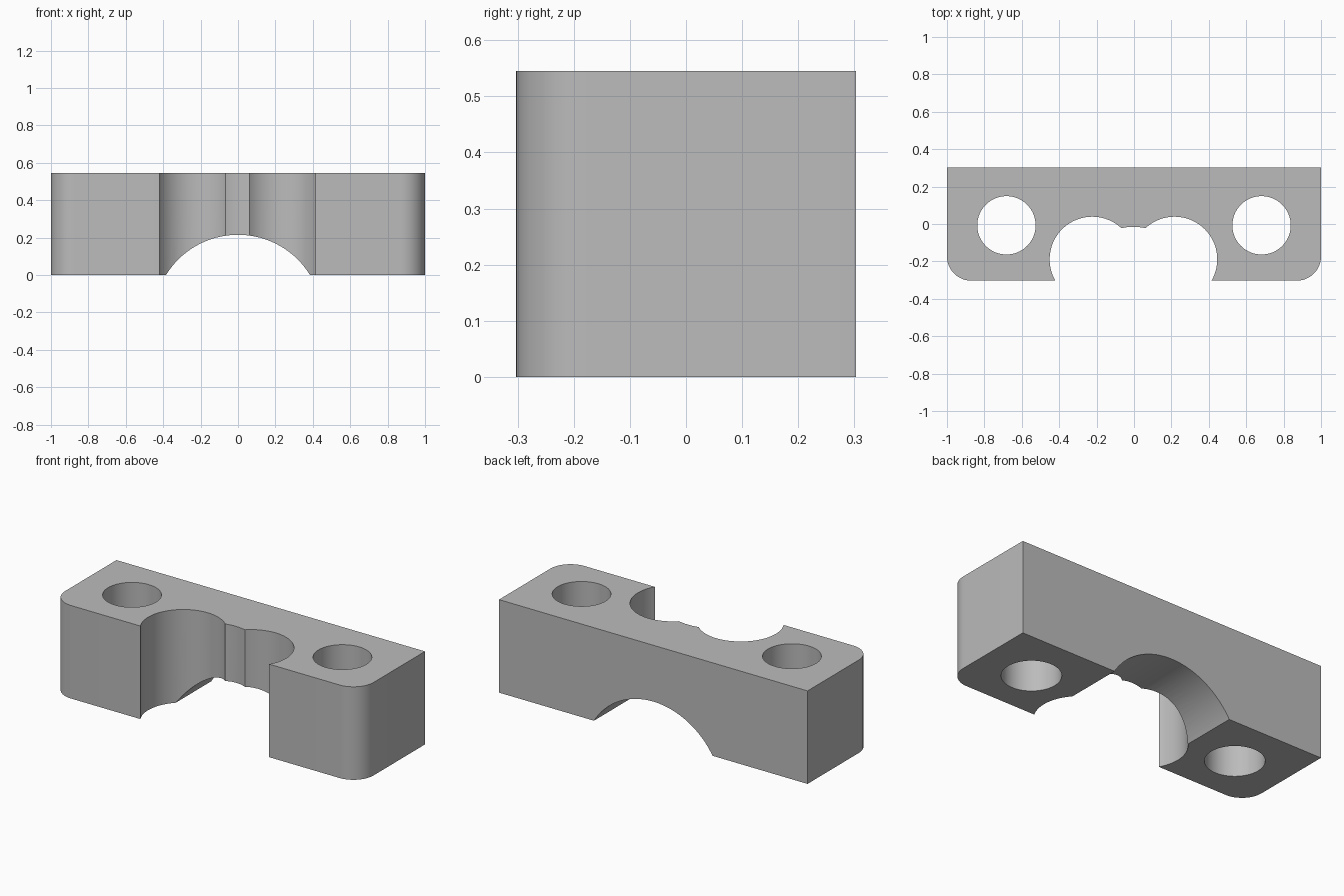
import bpy, bmesh, math
from mathutils import Matrix

HEIGHT, DEPTH = 0.545, 0.606

cube = bpy.data.objects.get("Cube")
if cube:
    bpy.data.objects.remove(cube, do_unlink=True)

grey = bpy.data.materials.new("plain grey")
grey.use_nodes = True
colour = (0.5, 0.5, 0.5, 1)
grey.diffuse_color = colour
grey.node_tree.nodes["Principled BSDF"].inputs["Base Color"].default_value = colour


def add_object(name, bm):
    mesh = bpy.data.meshes.new(name)
    bm.to_mesh(mesh)
    bm.free()
    mesh.materials.append(grey)
    obj = bpy.data.objects.new(name, mesh)
    bpy.context.collection.objects.link(obj)
    return obj


def cylinder(name, centre, radius, axis="Z"):
    bm = bmesh.new()
    turn = Matrix.Rotation(math.pi / 2, 4, "X") if axis == "Y" else Matrix()
    bmesh.ops.create_cone(bm, cap_ends=True, segments=96, radius1=radius,
                          radius2=radius, depth=2,
                          matrix=Matrix.Translation(centre) @ turn)
    return add_object(name, bm)


# Block with rounded front corners
bm = bmesh.new()
bmesh.ops.create_cube(bm, size=1, matrix=Matrix.Translation((0, 0, HEIGHT / 2))
                      @ Matrix.Diagonal((2, DEPTH, HEIGHT, 1)))
corners = [e for e in bm.edges if all(v.co.y < 0 for v in e.verts)
           and abs(e.verts[0].co.z - e.verts[1].co.z) > 0.1]
bmesh.ops.bevel(bm, geom=corners, offset=0.13, segments=12,
                profile=0.5, affect="EDGES")
block = add_object("clamp_block", bm)

# Bolt holes, twin front notches, shallow bridge between them, arch underneath
cutters = [cylinder("bridge_cutter", (-0.003, -0.295, 0.3), 0.28),
           cylinder("arch_cutter", (0, 0, -0.237), 0.452, "Y")]
for side, label in ((1, "left"), (-1, "right")):
    cutters.append(cylinder(label + "_hole_cutter", (side * 0.682, -0.007, 0.3), 0.156))
    cutters.append(cylinder(label + "_notch_cutter", (side * 0.22 - 0.003, -0.189, 0.3), 0.228))

bpy.ops.object.select_all(action="DESELECT")
block.select_set(True)
bpy.context.view_layer.objects.active = block
for cutter in cutters:
    cut = block.modifiers.new(cutter.name, "BOOLEAN")
    cut.operation = "DIFFERENCE"
    cut.solver = "EXACT"
    cut.object = cutter
    bpy.ops.object.modifier_apply(modifier=cut.name)
    bpy.data.objects.remove(cutter, do_unlink=True)

bpy.ops.object.shade_smooth_by_angle(angle=math.radians(20))
